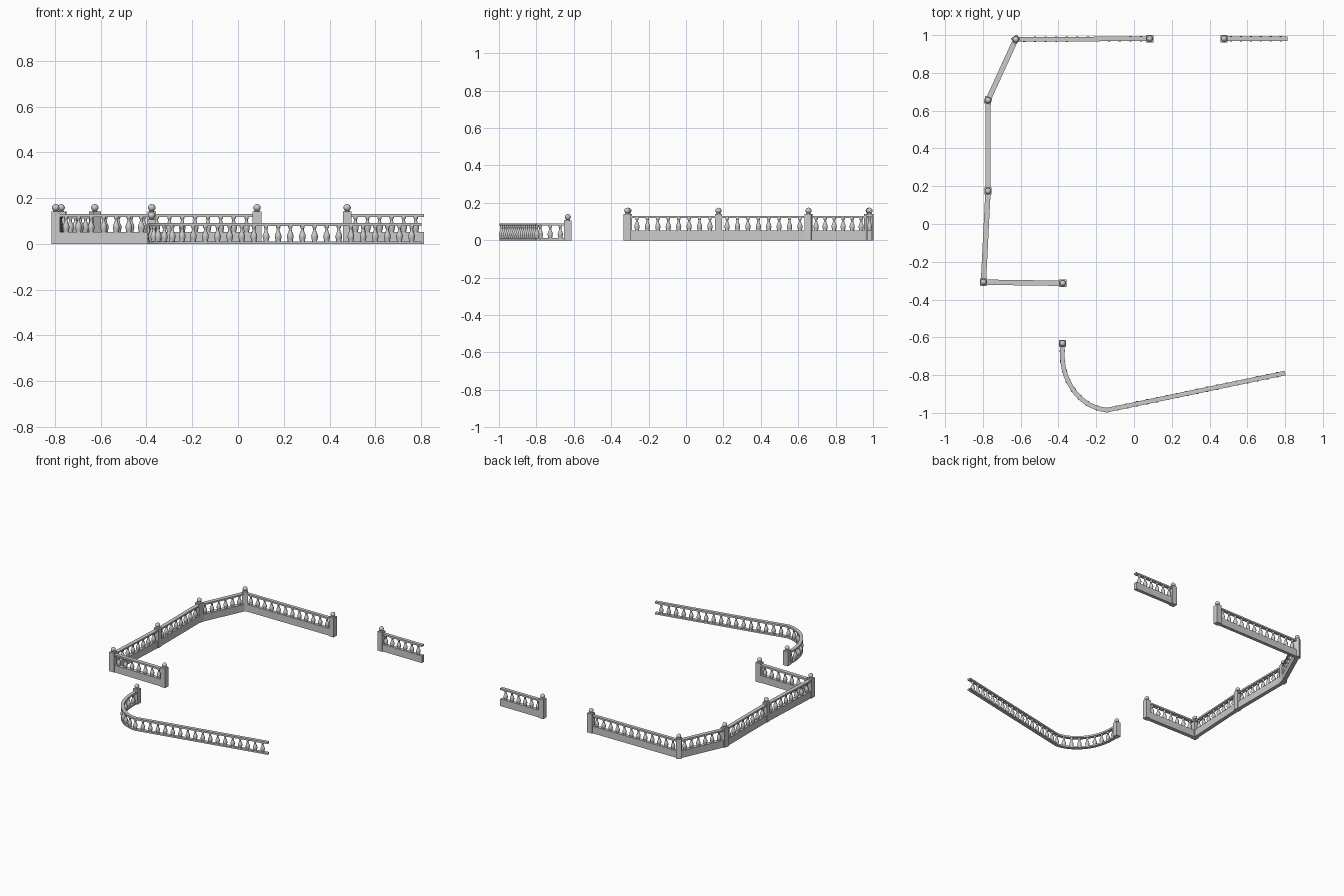
import bpy, bmesh, math
from mathutils import Vector, Matrix

if "Cube" in bpy.data.objects:
    bpy.data.objects.remove(bpy.data.objects["Cube"])


def finish(name, bm, smooth=False):
    bmesh.ops.recalc_face_normals(bm, faces=bm.faces)
    me = bpy.data.meshes.new(name)
    bm.to_mesh(me)
    bm.free()
    ob = bpy.data.objects.new(name, me)
    bpy.context.collection.objects.link(ob)
    if smooth:
        bpy.ops.object.select_all(action='DESELECT')
        ob.select_set(True)
        bpy.context.view_layer.objects.active = ob
        bpy.ops.object.shade_smooth_by_angle(angle=math.radians(40))
    return ob


def sweep(name, path, width, z0, z1):
    """Rectangular bar with mitred corners along a flat path."""
    pts = [Vector(p) for p in path]
    bm, rings = bmesh.new(), []
    for i, p in enumerate(pts):
        a = (p - pts[i - 1]).normalized() if i else (pts[1] - p).normalized()
        b = (pts[i + 1] - p).normalized() if i < len(pts) - 1 else a
        t = (a + b).normalized()
        n = Vector((-t.y, t.x)) * (width / 2 / max(t.dot(a), 0.3))
        rings.append([bm.verts.new((p.x + s * n.x, p.y + s * n.y, z))
                      for s, z in ((1, z0), (-1, z0), (-1, z1), (1, z1))])
    for r, q in zip(rings, rings[1:]):
        for k in range(4):
            bm.faces.new((r[k], r[(k + 1) % 4], q[(k + 1) % 4], q[k]))
    bm.faces.new(rings[0])
    bm.faces.new(rings[-1])
    return finish(name, bm)


def lathe(bm, profile, x, y, sides):
    rings = [[bm.verts.new((x + r * math.cos(2 * math.pi * k / sides),
                            y + r * math.sin(2 * math.pi * k / sides), z))
              for k in range(sides)] for r, z in profile]
    for a, b in zip(rings, rings[1:]):
        for k in range(sides):
            j = (k + 1) % sides
            bm.faces.new((a[k], a[j], b[j], b[k]))
    bm.faces.new(rings[0])
    bm.faces.new(rings[-1])


BALUSTER = [(.011, 0), (.0115, .05), (.012, .12), (.0142, .24), (.0145, .36), (.0125, .48),
            (.0085, .6), (.0065, .72), (.0058, .82), (.008, .87), (.0095, .93), (.0095, 1)]


def balusters(name, path, spacing, z0, z1, margin=0.0):
    """Turned spindles spaced evenly along a path."""
    pts = [Vector(p) for p in path]
    lens = [(b - a).length for a, b in zip(pts, pts[1:])]
    total = sum(lens) - 2 * margin
    n = max(1, round(total / spacing))
    bm = bmesh.new()
    for i in range(n):
        d, s = margin + (i + .5) * total / n, 0
        while s < len(lens) - 1 and d > lens[s]:
            d -= lens[s]
            s += 1
        p = pts[s].lerp(pts[s + 1], d / lens[s])
        lathe(bm, [(r, z0 + h * (z1 - z0)) for r, h in BALUSTER], p.x, p.y, 10)
    finish(name, bm, True)


def post(name, x, y, height, angle=0.0):
    """Square pier with a ball finial on a short neck."""
    bm = bmesh.new()
    m = (Matrix.Translation((x, y, height / 2)) @ Matrix.Rotation(math.radians(angle), 4, 'Z')
         @ Matrix.Diagonal((.038, .038, height, 1)))
    bmesh.ops.create_cube(bm, size=1, matrix=m)
    finish(name, bm)
    bm = bmesh.new()
    prof = [(.013, 0), (.011, .003), (.009, .005)]
    prof += [(.0165 * math.cos(math.radians(a)), .0175 + .0155 * math.sin(math.radians(a)))
             for a in (-50, -25, 0, 25, 50, 70, 86)]
    lathe(bm, [(r, height + z) for r, z in prof], x, y, 12)
    finish(name + "_finial", bm, True)


# tall balustrade: piers with rotation, then wall sections between them
piers = [(.083, .981, 0), (-.626, .977, 33), (-.773, .655, -12), (-.773, .174, 0),
         (-.797, -.308, 0), (-.377, -.314, 0), (.477, .981, 0)]
for i, (x, y, a) in enumerate(piers):
    post(f"tall_post_{i}", x, y, .141, a)

spans = [(piers[i][:2], piers[i + 1][:2]) for i in range(5)] + [(piers[6][:2], (.813, .981))]
for i, (a, b) in enumerate(spans):
    w = .024 if i in (0, 5) else .028
    sweep(f"base_wall_{i}", (a, b), w, 0, .052)
    sweep(f"tall_handrail_{i}", (a, b), w, .118, .13)
    balusters(f"tall_balusters_{i}", (a, b), .054, .052, .118, .018 if i < 5 else .01)

# low balustrade: curved end running into a straight front
low = [(-.38, -.63)]
for k in range(13):
    t = math.radians(180 + 86 * k / 12)
    low.append((-.125 + .255 * math.cos(t), -.69 + .296 * math.sin(t)))
low.append((.80, -.789))
post("low_post", -.378, -.632, .107)
sweep("low_bottom_rail", low, .024, 0, .011)
sweep("low_handrail", low, .024, .078, .091)
balusters("low_balusters", low, .055, .011, .078, .015)
